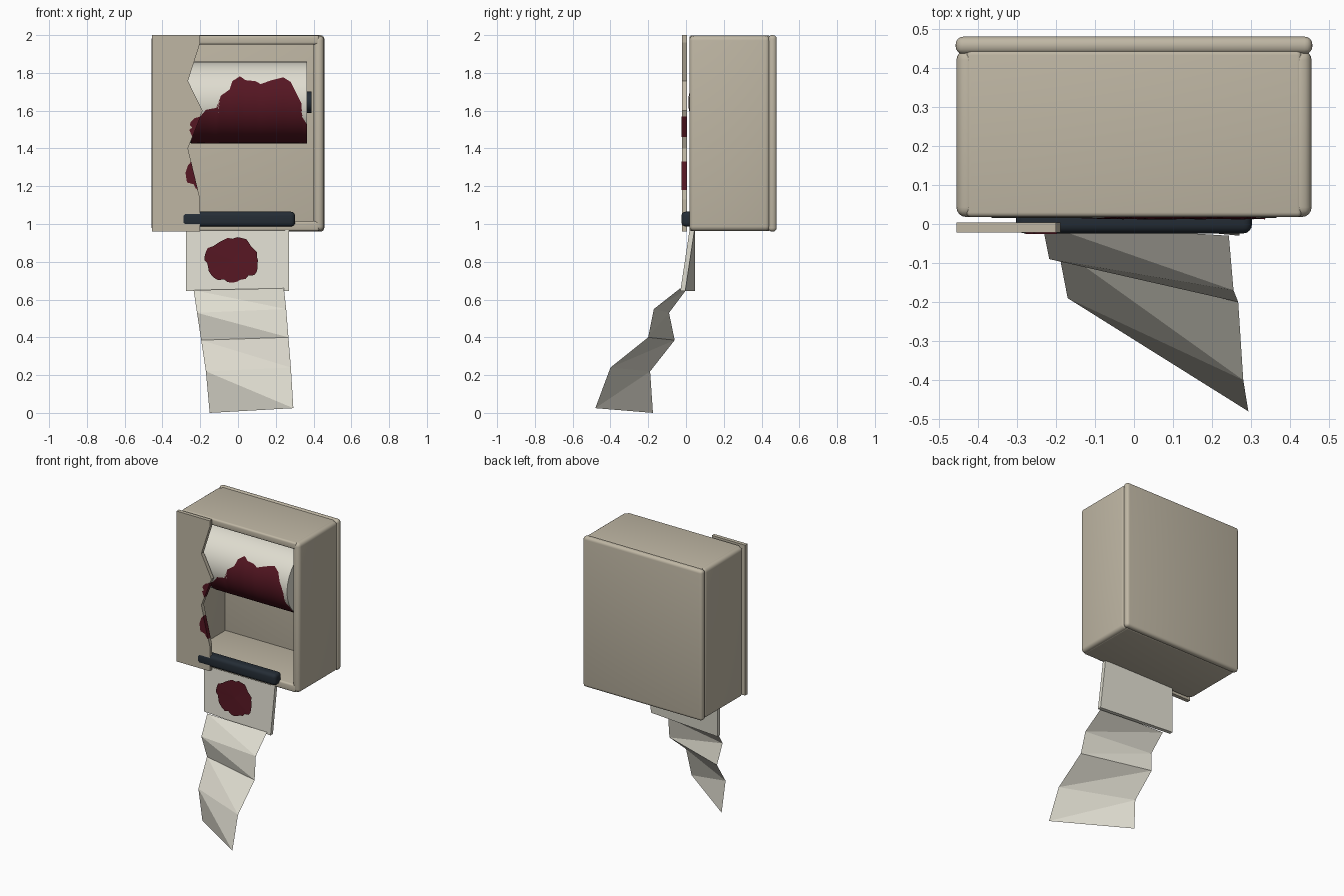
import bpy, bmesh, math, random

if "Cube" in bpy.data.objects:
    bpy.data.objects.remove(bpy.data.objects["Cube"])
random.seed(4)


def material(name, rgb):
    m = bpy.data.materials.new(name)
    m.diffuse_color = (*rgb, 1)
    m.use_nodes = True
    m.node_tree.nodes["Principled BSDF"].inputs["Base Color"].default_value = m.diffuse_color
    return m


TAN = material("aged_plastic", (0.52, 0.47, 0.37))
PAPER = material("paper", (0.74, 0.72, 0.63))
STAIN = material("dark_red", (0.09, 0.008, 0.016))
DARK = material("dark_rubber", (0.018, 0.026, 0.036))


def make(name, verts, faces, mat, smooth=False):
    me = bpy.data.meshes.new(name)
    me.from_pydata(verts, [], faces)
    bm = bmesh.new()
    bm.from_mesh(me)
    bmesh.ops.recalc_face_normals(bm, faces=bm.faces)
    bm.to_mesh(me)
    bm.free()
    me.materials.append(mat)
    for p in me.polygons:
        p.use_smooth = smooth
    ob = bpy.data.objects.new(name, me)
    bpy.context.collection.objects.link(ob)
    return ob


BOX_FACES = [(0, 1, 3, 2), (4, 6, 7, 5), (0, 4, 5, 1),
             (2, 3, 7, 6), (0, 2, 6, 4), (1, 5, 7, 3)]


def box(name, x, y, z, mat, bevel=0.0):
    ob = make(name, [(a, b, c) for a in x for b in y for c in z], BOX_FACES, mat, bevel > 0)
    if bevel:
        mod = ob.modifiers.new("round", 'BEVEL')
        mod.width, mod.segments = bevel, 4
    return ob


def prism(name, outline, y0, y1, mat):
    n = len(outline)
    verts = [(x, y, z) for y in (y0, y1) for x, z in outline]
    faces = [tuple(range(n)), tuple(range(2 * n - 1, n - 1, -1))]
    faces += [(i, (i + 1) % n, (i + 1) % n + n, i + n) for i in range(n)]
    return make(name, verts, faces, mat)


def cylinder_x(name, r, half, y, z, mat):
    bpy.ops.mesh.primitive_cylinder_add(vertices=48, radius=r, depth=2 * half,
                                        location=(0, y, z), rotation=(0, math.pi / 2, 0))
    ob = bpy.context.object
    ob.name = name
    ob.data.materials.append(mat)
    bpy.ops.object.shade_smooth_by_angle(angle=math.radians(40))
    return ob


# Cabinet shell: back, two sides, top and bottom
box("cabinet_back", (-0.457, 0.457), (0.435, 0.48), (0.96, 2.0), TAN, 0.02)
for s, side in ((-1, "left"), (1, "right")):
    box("cabinet_side_" + side, sorted((s * 0.4, s * 0.455)), (0.018, 0.445), (0.963, 1.997), TAN, 0.025)
box("cabinet_top", (-0.43, 0.43), (0.018, 0.445), (1.95, 1.998), TAN, 0.012)
box("cabinet_bottom", (-0.43, 0.43), (0.018, 0.445), (0.962, 1.015), TAN, 0.012)

# Broken front cover with a jagged edge
prism("broken_cover", [(-0.455, 0.96), (-0.2, 0.96), (-0.2, 1.13), (-0.265, 1.40),
                       (-0.188, 1.6), (-0.265, 1.757), (-0.2, 1.96), (-0.2, 2.0),
                       (-0.455, 2.0)], -0.022, 0.004, TAN)
prism("cover_stain_upper", [(-0.197, 1.57), (-0.23, 1.56), (-0.25, 1.54), (-0.255, 1.525),
                            (-0.242, 1.51), (-0.258, 1.5), (-0.25, 1.48), (-0.241, 1.46)],
      -0.025, 0.004, STAIN)
prism("cover_stain_lower", [(-0.248, 1.33), (-0.265, 1.31), (-0.278, 1.27), (-0.27, 1.22),
                            (-0.235, 1.21), (-0.225, 1.19), (-0.212, 1.18)],
      -0.025, 0.004, STAIN)

# Paper roll on its axle
RY, RZ, R = 0.23, 1.645, 0.215
cylinder_x("paper_roll", R, 0.365, RY, RZ, PAPER)
cylinder_x("roll_axle", 0.057, 0.39, RY, RZ, DARK)

# Stain wrapped on the lower front of the roll
top = [(-0.25, 1.52), (-0.2, 1.57), (-0.17, 1.605), (-0.115, 1.615), (-0.09, 1.68), (-0.045, 1.71),
       (-0.03, 1.755), (0.01, 1.78), (0.04, 1.76), (0.09, 1.755), (0.12, 1.74), (0.18, 1.76),
       (0.24, 1.775), (0.28, 1.75), (0.305, 1.70), (0.335, 1.64), (0.345, 1.56), (0.364, 1.53)]
STEPS = 16
verts, faces = [], []
for x, z in top:
    end = math.asin((z - RZ) / R)
    for j in range(STEPS + 1):
        a = -math.pi / 2 + (end + math.pi / 2) * j / STEPS
        verts.append((x, RY - (R + 0.003) * math.cos(a), RZ + (R + 0.003) * math.sin(a)))
for i in range(len(top) - 1):
    for j in range(STEPS):
        k = i * (STEPS + 1) + j
        faces.append((k, k + 1, k + STEPS + 2, k + STEPS + 1))
make("roll_stain", verts, faces, STAIN, True)

# Dark tear bar
box("tear_bar", (-0.302, 0.302), (-0.024, 0.05), (0.987, 1.065), DARK, 0.022)


# Hanging sheet, twisted so its lower right corner comes forward
def sheet_y(x, z):
    drop = (0.99 - z) / 0.345
    return 0.022 - 0.052 * drop * (x + 0.275) / 0.545


make("hanging_sheet", [(x, sheet_y(x, z) + d, z) for x in (-0.275, 0.27)
                       for d in (0, 0.026) for z in (0.645, 0.99)], BOX_FACES, PAPER)

# Stain on the sheet
verts, n = [(-0.03, sheet_y(-0.03, 0.81) - 0.004, 0.81)], 36
for i in range(n):
    a = 2 * math.pi * i / n
    k = random.uniform(0.88, 1.04)
    x, z = -0.03 + 0.147 * k * math.cos(a), 0.81 + 0.122 * k * math.sin(a)
    verts.append((x, sheet_y(x, z) - 0.004, z))
make("sheet_stain", verts, [(0, i + 1, (i + 1) % n + 1) for i in range(n)], STAIN)

# Crumpled paper strip, folded in flat facets
left = [(-0.235, 0.0, 0.65), (-0.217, -0.09, 0.53), (-0.195, -0.06, 0.385),
        (-0.17, -0.19, 0.22), (-0.15, -0.175, 0.0)]
right = [(0.243, -0.03, 0.66), (0.255, -0.17, 0.55), (0.267, -0.2, 0.4),
         (0.28, -0.4, 0.24), (0.293, -0.48, 0.025)]
faces = []
for i in range(4):
    faces += [(i, i + 1, i + 6), (i, i + 6, i + 5)]
make("crumpled_strip", left + right, faces, PAPER)
